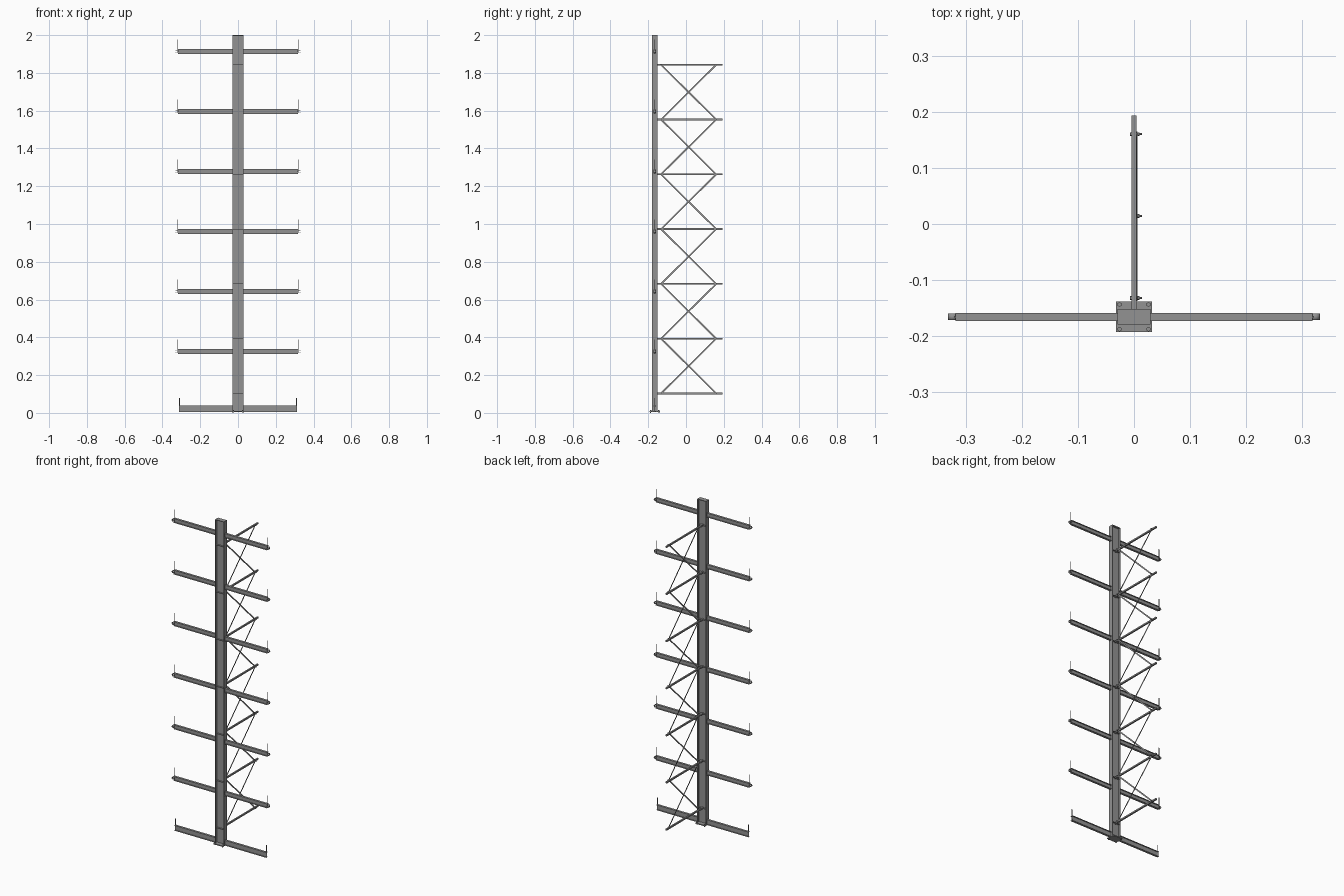
import bpy, bmesh, math
from mathutils import Matrix, Vector

if "Cube" in bpy.data.objects:
    bpy.data.objects.remove(bpy.data.objects["Cube"])

YC = -0.1655                                  # column centre line
ARM_Z = [0.325 + 0.3175 * i for i in range(6)]
BRACE_Z = [0.103 + 0.29 * i for i in range(7)]

steel = bpy.data.materials.new("dark_steel")
steel.diffuse_color = (0.29, 0.29, 0.29, 1)
steel.use_nodes = True
steel.node_tree.nodes["Principled BSDF"].inputs["Base Color"].default_value = steel.diffuse_color


def finish(bm, name):
    bmesh.ops.recalc_face_normals(bm, faces=bm.faces)
    me = bpy.data.meshes.new(name)
    bm.to_mesh(me)
    bm.free()
    me.materials.append(steel)
    ob = bpy.data.objects.new(name, me)
    bpy.context.collection.objects.link(ob)
    return ob


def box(bm, lo, hi, rot=None):
    lo, hi = Vector(lo), Vector(hi)
    m = Matrix.Translation((lo + hi) / 2) @ (rot or Matrix()) @ Matrix.Diagonal((*(hi - lo), 1))
    bmesh.ops.create_cube(bm, size=1, matrix=m)


def rod(bm, c, r, length, axis='Z', seg=12, caps=True):
    rot = {'X': Matrix.Rotation(math.pi / 2, 4, 'Y'),
           'Y': Matrix.Rotation(math.pi / 2, 4, 'X'), 'Z': Matrix()}[axis]
    bmesh.ops.create_cone(bm, cap_ends=caps, segments=seg, radius1=r, radius2=r,
                          depth=length, matrix=Matrix.Translation(c) @ rot)


def ibeam(bm, depth, width, flange, web, place, length):
    # I profile (u across flanges, v along flange width), extruded along w
    d, w, t, f = depth / 2, width / 2, web / 2, flange
    pts = [(d, -w), (d, w), (d - f, w), (d - f, t), (-d + f, t), (-d + f, w),
           (-d, w), (-d, -w), (-d + f, -w), (-d + f, -t), (d - f, -t), (d - f, -w)]
    face = bm.faces.new([bm.verts.new(place(u, v, 0)) for u, v in pts])
    ext = bmesh.ops.extrude_face_region(bm, geom=[face])
    off = Vector(place(0, 0, length)) - Vector(place(0, 0, 0))
    bmesh.ops.translate(bm, vec=off, verts=[g for g in ext['geom'] if isinstance(g, bmesh.types.BMVert)])


# Column with cap
bm = bmesh.new()
ibeam(bm, 0.059, 0.028, 0.0035, 0.003, lambda u, v, w: (u, YC + v, 0.01 + w), 1.987)
finish(bm, "column")
bm = bmesh.new()
box(bm, (-0.0295, YC - 0.014, 1.996), (0.0295, YC + 0.014, 2.0))
finish(bm, "column_cap")

# Stiffener plates inside the column
bm = bmesh.new()
for z in BRACE_Z:
    box(bm, (-0.027, YC - 0.012, z - 0.001), (0.027, YC + 0.012, z + 0.001))
finish(bm, "column_stiffeners")

# Base plate with anchor bolts
bm = bmesh.new()
box(bm, (-0.032, YC - 0.027, 0.005), (0.032, YC + 0.027, 0.011))
finish(bm, "base_plate")
bm = bmesh.new()
for x in (-0.026, 0.026):
    for dy in (-0.022, 0.022):
        rod(bm, (x, YC + dy, 0.0075), 0.0025, 0.015)
        rod(bm, (x, YC + dy, 0.0125), 0.0042, 0.003, seg=6)
finish(bm, "anchor_bolts")

# Arms, end sleeves and stop pins on both sides
arms, sleeves, pins, base = (bmesh.new() for _ in range(4))
for s in (-1, 1):
    ibeam(base, 0.032, 0.014, 0.003, 0.003,
          lambda u, v, w: (s * (0.028 + w), YC + v, 0.022 + u), 0.285)
    rod(pins, (s * 0.310, YC, 0.046), 0.002, 0.067)
    for z in ARM_Z:
        ibeam(arms, 0.026, 0.014, 0.003, 0.003,
              lambda u, v, w: (s * (0.028 + w), YC + v, z + u), 0.290)
        rod(sleeves, (s * 0.323, YC, z), 0.0085, 0.012, 'Y', 16, caps=False)
        rod(pins, (s * 0.319, YC, z + 0.03), 0.002, 0.068)
finish(base, "base_beam")
finish(arms, "arms")
wall = finish(sleeves, "arm_end_sleeves").modifiers.new("wall", 'SOLIDIFY')
wall.thickness = 0.0015
finish(pins, "stop_pins")

# Horizontal bracing bars
bm = bmesh.new()
for z in BRACE_Z:
    box(bm, (-0.0045, -0.164, z - 0.0045), (0.0045, 0.193, z + 0.0045))
finish(bm, "horizontal_braces")

# Diagonal cross braces and their bolts
bm, bolts = bmesh.new(), bmesh.new()
y0, y1 = -0.132, 0.160
ym, dy, dz = (y0 + y1) / 2, y1 - y0, 0.29
L, ang = math.hypot(dy, dz) / 2 + 0.003, math.atan2(dz, dy)
for z in BRACE_Z[:-1]:
    zm = z + dz / 2
    for s, x in ((1, 0.0042), (-1, 0.0052)):
        box(bm, (x, ym - L, zm - 0.004), (x + 0.001, ym + L, zm + 0.004),
            Matrix.Rotation(s * ang, 4, 'X'))
    rod(bolts, (0.0085, ym, zm), 0.0018, 0.012, 'X', 8)
    rod(bolts, (0.008, ym, zm), 0.0035, 0.003, 'X', 6)
for z in BRACE_Z:
    for y in (y0, y1):
        rod(bolts, (0.0045, y, z), 0.0018, 0.02, 'X', 8)
        rod(bolts, (0.008, y, z), 0.0035, 0.003, 'X', 6)
        rod(bolts, (-0.0055, y, z), 0.0035, 0.003, 'X', 6)
finish(bm, "diagonal_braces")
finish(bolts, "brace_bolts")

# Smooth only the round parts
for name in ("arm_end_sleeves", "stop_pins"):
    bpy.ops.object.select_all(action='DESELECT')
    ob = bpy.data.objects[name]
    ob.select_set(True)
    bpy.context.view_layer.objects.active = ob
    bpy.ops.object.shade_smooth_by_angle()
